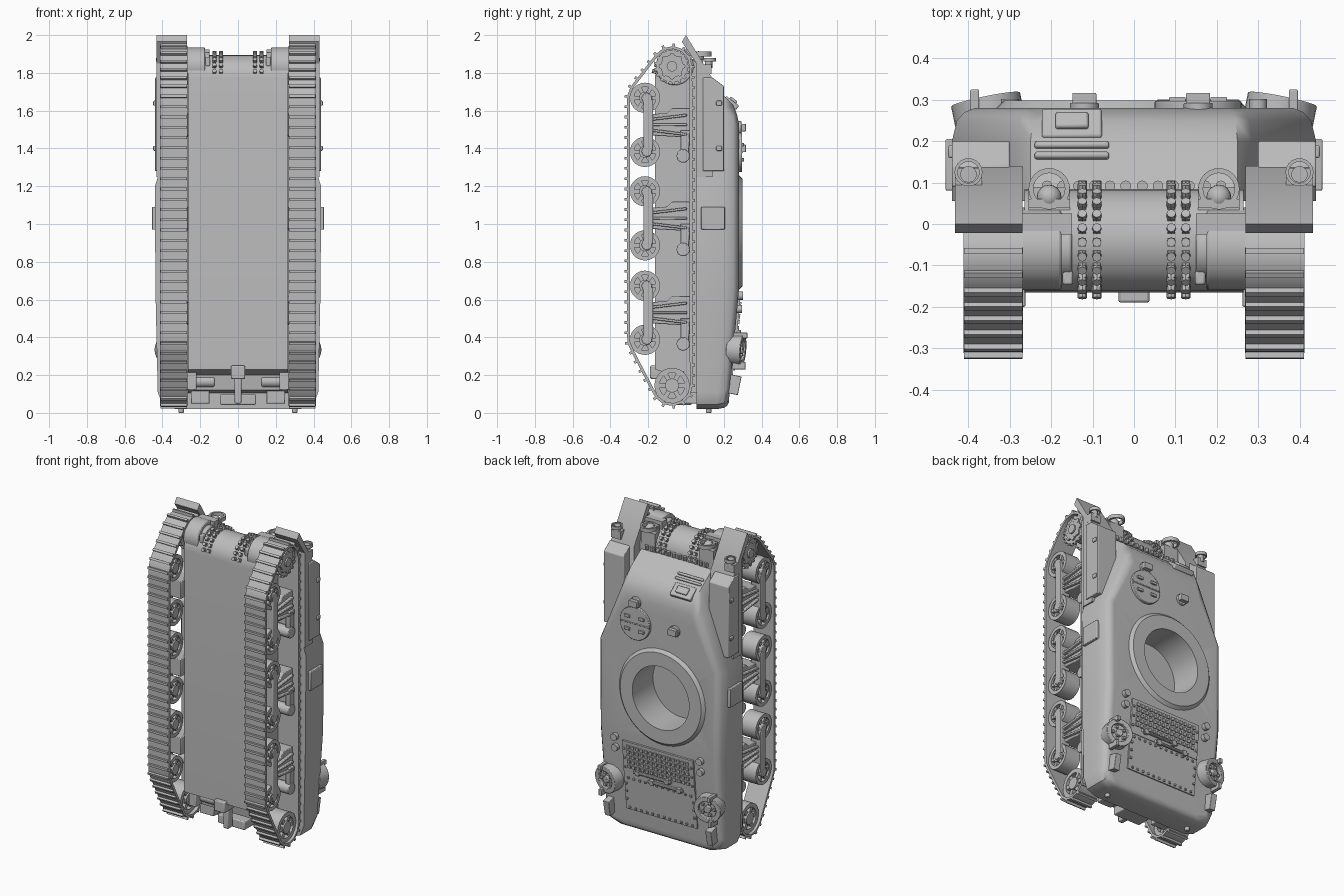
import bpy, bmesh, math
from math import sin, cos, pi
from mathutils import Vector, Matrix

if "Cube" in bpy.data.objects:
    bpy.data.objects.remove(bpy.data.objects["Cube"])

grey = bpy.data.materials.new("plain grey")
grey.use_nodes = True
grey.diffuse_color = (0.5, 0.5, 0.5, 1)
grey.node_tree.nodes["Principled BSDF"].inputs["Base Color"].default_value = (0.5, 0.5, 0.5, 1)

X, Y, Z = Vector((1, 0, 0)), Vector((0, 1, 0)), Vector((0, 0, 1))


def finish(name, bm, mirror=True, bevel=0.0):
    bmesh.ops.recalc_face_normals(bm, faces=bm.faces)
    me = bpy.data.meshes.new(name)
    bm.to_mesh(me)
    bm.free()
    me.materials.append(grey)
    ob = bpy.data.objects.new(name, me)
    bpy.context.collection.objects.link(ob)
    bpy.ops.object.select_all(action='DESELECT')
    ob.select_set(True)
    bpy.context.view_layer.objects.active = ob
    bpy.ops.object.shade_smooth_by_angle(angle=math.radians(32))
    if mirror:
        ob.modifiers.new("Mirror", 'MIRROR')
    if bevel:
        b = ob.modifiers.new("Bevel", 'BEVEL')
        b.width, b.segments, b.limit_method = bevel, 2, 'ANGLE'
    return ob


def box(bm, c, size, tilt=0.0):
    m = Matrix.Translation(c) @ Matrix.Rotation(tilt, 4, 'X') @ Matrix.Diagonal((*size, 1))
    bmesh.ops.create_cube(bm, size=1, matrix=m)


def cyl(bm, c, axis, r, h, seg=16):
    m = Matrix.Translation(c) @ Z.rotation_difference(Vector(axis)).to_matrix().to_4x4()
    bmesh.ops.create_cone(bm, cap_ends=True, segments=seg, radius1=r, radius2=r, depth=h, matrix=m)


def lathe(bm, c, axis, prof, seg=32):
    # closed profile of (radius, height) turned about an axis
    q = Z.rotation_difference(Vector(axis))
    rings = [[bm.verts.new(Vector(c) + q @ Vector((r * cos(a), r * sin(a), h))) for r, h in prof]
             for a in (2 * pi * i / seg for i in range(seg))]
    n = len(prof)
    for i in range(seg):
        a, b = rings[i], rings[(i + 1) % seg]
        for j in range(n):
            k = (j + 1) % n
            bm.faces.new((a[j], a[k], b[k], b[j]))


def prism(bm, pts, x0, x1, z=0.0):
    # side profile of (y, z) extruded across x
    a, b = ([bm.verts.new((x, p, q + z)) for p, q in pts] for x in (x0, x1))
    bm.faces.new(a)
    bm.faces.new(b[::-1])
    for i in range(len(pts)):
        j = (i + 1) % len(pts)
        bm.faces.new((a[i], a[j], b[j], b[i]))


def deck(z):
    # height of the deck at a given length
    return 0.28 if z > 0.65 else 0.055 + 0.225 * (0.74 + 0.4 * z)


# upper hull: stacked outlines, with the turret well cut out
bm = bmesh.new()
layers = []
for y, d, f in [(.055, 0, 1.76), (.1, 0, 1.75), (.2, 0, 1.68), (.25, .012, 1.63), (.27, .03, 1.58), (.28, .055, 1.53)]:
    half = [(.33 - d, .02 + d * .6), (.4 - d, .045 + d * .6), (.425 - d, .11 + d * .6), (.437 - d, .65),
            (.44 - d, 1.2), (.285 - d * .5, f - .07), (.25 - d * .4, f)]
    ring = half + [(-x, z) for x, z in half[::-1]]
    layers.append([bm.verts.new((x, .055 + (y - .055) * (deck(z) - .055) / .225, z)) for x, z in ring])
n = len(layers[0])
for a, b in zip(layers, layers[1:]):
    for i in range(n):
        j = (i + 1) % n
        bm.faces.new((a[i], a[j], b[j], b[i]))
for cap in (layers[0], layers[-1]):
    for i in range(n // 2 - 1):
        bm.faces.new((cap[i], cap[i + 1], cap[n - 2 - i], cap[n - 1 - i]))
hull = finish("upper_hull", bm, mirror=False)
turret_x = -.03
bm = bmesh.new()
cyl(bm, (turret_x, .28, .955), Y, .21, .38, 48)
cutter = finish("turret_well_cutter", bm, mirror=False)
cutter.hide_render = True
cutter.hide_viewport = True
cut = hull.modifiers.new("Well", 'BOOLEAN')
cut.object, cut.operation, cut.solver = cutter, 'DIFFERENCE', 'EXACT'
hull.modifiers.new("Weighted", 'WEIGHTED_NORMAL').keep_sharp = True

bm = bmesh.new()
lathe(bm, (turret_x, 0, .955), Y, [(.2, .08), (.2, .298), (.285, .298), (.305, .278), (.305, .25), (.215, .24), (.215, .08)], 48)
finish("turret_ring", bm, mirror=False)

# lower hull with rounded nose
bm = bmesh.new()
arc = [(-.04 + .125 * cos(a), 1.77 + .125 * sin(a)) for a in (pi * i / 14 for i in range(15))]
prism(bm, arc + [(-.165, .23), (-.06, .2), (-.05, .12), (.085, .1)], -.265, .265)
finish("lower_hull", bm, mirror=False)

# nose flanges and their bolts
bm = bmesh.new()
for x in (.09, .125):
    for i in range(12):
        a = .1 + 2.75 * i / 11
        box(bm, (x, -.04 + .126 * cos(a), 1.77 + .126 * sin(a)), (.018, .018, .02), a)
        cyl(bm, (x, -.04 + .13 * cos(a), 1.77 + .13 * sin(a)), (0, cos(a), sin(a)), .011, .03, 8)
for i in range(6):
    cyl(bm, (.02 + .038 * i, .092, 1.775), Z, .013, .025, 10)
finish("nose_flange", bm)

# final drive housings
bm = bmesh.new()
cyl(bm, (.225, -.06, 1.835), X, .1, .1, 28)
cyl(bm, (.17, -.06, 1.835), X, .075, .04, 28)
box(bm, (.16, -.13, 1.86), (.025, .035, .05))
finish("final_drive", bm, bevel=.006)

# tracks: belt around the outermost wheels
circles = [(-.074, 1.835, .107), (-.074, .145, .109), (-.217, 1.67, .095), (-.217, .39, .095)]
path = []
for i in range(720):
    u = Vector((cos(pi * i / 360), sin(pi * i / 360)))
    y, z, r = max(circles, key=lambda k: k[0] * u.x + k[1] * u.y + k[2])
    path.append(Vector((y, z)) + u * r)
segs = [(p, path[(i + 1) % 720]) for i, p in enumerate(path)]
links = 76
pitch = sum((b - a).length for a, b in segs) / links
pts, run = [], 0.0
for a, b in segs:
    d = (b - a).length
    while len(pts) < links and len(pts) * pitch <= run + d:
        pts.append(a.lerp(b, (len(pts) * pitch - run) / d))
    run += d
bm = bmesh.new()
bars = bmesh.new()
rows = []
for i, p in enumerate(pts):
    t = (pts[(i + 1) % links] - pts[i - 1]).normalized()
    nrm = Vector((t.y, -t.x))
    q = p - nrm * .015
    rows.append([bm.verts.new(v) for v in ((.268, *p), (.412, *p), (.412, *q), (.268, *q))])
    box(bars, (.34, *(p + nrm * .004)), (.142, .014, .018), math.atan2(t.y, t.x))
for i, a in enumerate(rows):
    b = rows[(i + 1) % links]
    for j in range(4):
        k = (j + 1) % 4
        bm.faces.new((a[j], a[k], b[k], b[j]))
finish("track_belt", bm)
finish("track_bars", bars)


def wheel(name, y, z, r, x0, x1, spokes=6):
    bm = bmesh.new()
    w = (x1 - x0) / 2
    xm = (x0 + x1) / 2
    lathe(bm, (xm, y, z), X, [(r * .72, -w), (r, -w), (r, w), (r * .72, w)], 28)
    cyl(bm, (xm, y, z), X, r * .78, w, 28)
    cyl(bm, (xm, y, z), X, r * .4, w * 2 + .008, 16)
    for i in range(spokes):
        a = 2 * pi * i / spokes
        box(bm, (xm, y + cos(a) * r * .5, z + sin(a) * r * .5), (w * 1.8, r * .6, r * .26), a)
    finish(name, bm)


# suspension: three bogies a side
for zc in (1.525, 1.03, .53):
    for s in (-1, 1):
        wheel("road_wheel", -.217, zc + s * .143, .08, .29, .395)
    bm = bmesh.new()
    prism(bm, [(-.2, .055), (-.1, .062), (-.075, .088), (.02, .088), (.02, -.04), (-.02, -.065), (-.2, -.055)],
          .262, .372, zc)
    prism(bm, [(-.03, -.03), (.02, -.03), (.015, -.175), (-.02, -.19), (-.03, -.13)], .355, .385, zc)
    box(bm, (.37, -.2, zc), (.07, .05, .27))
    for s in (-1, 1):
        cyl(bm, (.37, -.207, zc + s * .14), X, .028, .07, 16)
    for s in (-1, 0, 1):
        box(bm, (.375, -.09, zc + s * .04), (.03, .19, .014), s * .12)
    cyl(bm, (.335, -.015, zc - .165), X, .035, .11, 20)
    finish("bogie", bm, bevel=.004)

wheel("idler_wheel", -.074, .145, .093, .29, .395)

# drive sprocket: two toothed discs on a drum
bm = bmesh.new()
cyl(bm, (.34, -.074, 1.835), X, .06, .12, 24)
for x in (.3, .385):
    lathe(bm, (x, -.074, 1.835), X, [(.03, -.006), (.085, -.006), (.085, .006), (.03, .006)], 28)
    for i in range(17):
        a = 2 * pi * i / 17
        box(bm, (x, -.074 + .086 * cos(a), 1.835 + .086 * sin(a)), (.012, .022, .014), a)
for i in range(8):
    a = pi * i / 4
    cyl(bm, (.395, -.074 + .058 * cos(a), 1.835 + .058 * sin(a)), X, .013, .012, 10)
cyl(bm, (.395, -.074, 1.835), X, .028, .03, 16)
finish("drive_sprocket", bm)

# front fenders, side plates and brackets
bm = bmesh.new()
prism(bm, [(0, 2), (-.022, 1.965), (.055, 1.85), (.055, 1.25), (.14, 1.25), (.14, 1.77)], .27, .432)
finish("front_fender", bm)
bm = bmesh.new()
prism(bm, [(.09, 1.775), (.14, 1.775), (.2, 1.73), (.2, 1.28), (.09, 1.28)], .3, .44)
for z in (1.4, 1.64):
    box(bm, (.441, .175, z), (.016, .03, .025))
box(bm, (.443, .143, 1.03), (.025, .125, .12))
finish("side_plate", bm, bevel=.004)

# headlights with hoop guards, and small marker lamps
bm = bmesh.new()
box(bm, (.21, .0, 1.86), (.12, .05, .13))
box(bm, (.205, .05, 1.81), (.1, .08, .12))
bmesh.ops.create_uvsphere(bm, u_segments=16, v_segments=10, radius=.03,
                          matrix=Matrix.Translation((.205, .065, 1.885)))
lathe(bm, (.205, .085, 1.9), Z, [(.038, -.012), (.05, -.012), (.05, .012), (.038, .012)], 24)
box(bm, (.205, .05, 1.86), (.1, .02, .1))
cyl(bm, (.4, .12, 1.85), Z, .02, .05, 14)
lathe(bm, (.4, .125, 1.87), Z, [(.026, -.01), (.034, -.01), (.034, .01), (.026, .01)], 18)
box(bm, (.4, .11, 1.82), (.065, .05, .05))
finish("headlight", bm)

# glacis box and spare strips
bm = bmesh.new()
box(bm, (-.15, .238, 1.64), (.145, .085, .03), -.65)
box(bm, (-.15, .246, 1.65), (.08, .045, .03), -.65)
for y, z in ((.19, 1.69), (.165, 1.71)):
    box(bm, (-.15, y, z), (.18, .016, .02), -.65)
finish("glacis_box", bm, mirror=False, bevel=.006)

# driver hatch and periscopes
bm = bmesh.new()
cyl(bm, (.155, .282, 1.38), Y, .105, .03, 32)
box(bm, (.155, .298, 1.38), (.2, .006, .008))
for s in (-1, 1):
    for z in (1.34, 1.42):
        box(bm, (.155 + s * .05, .3, z), (.04, .014, .018))
for x, z in ((.155, 1.51), (-.12, 1.4)):
    cyl(bm, (x, .278, z), Y, .035, .03, 16)
    box(bm, (x, .302, z), (.058, .03, .04))
finish("hatch_and_periscopes", bm, mirror=False, bevel=.003)

# engine deck: plates, grille, bolts and tools
tilt = math.atan(.09)
bm = bmesh.new()


def on_deck(x, z, size, up=0.0):
    box(bm, (x, deck(z) + up, z), size, -tilt)


on_deck(0, .5, (.5, .022, .22))
on_deck(0, .275, (.5, .016, .23))
for i in range(14):
    for j in range(5):
        on_deck(-.208 + .032 * i, .45 + .032 * j, (.02, .014, .02), .012)
for i in range(12):
    for z in (.175, .37):
        on_deck(-.22 + .04 * i, z, (.012, .012, .012), .01)
for z in (.23, .28, .33, .44, .5, .56):
    for s in (-1, 1):
        on_deck(s * .237, z, (.012, .012, .012), .012)
for x, z, w in ((.04, .425, .26), (-.05, .39, .24)):
    cyl(bm, (x, deck(z) + .02, z), X, .01, w, 10)
    for s in (-1, 1):
        on_deck(x + s * w * .4, z, (.025, .03, .03), .015)
finish("engine_deck", bm, mirror=False)

bm = bmesh.new()
for z in (.62, .55):
    cyl(bm, (.3, deck(z) + .005, z), Y, .022, .04, 12)
finish("filler_caps", bm)

# rear round lamps, straps and flaps
bm = bmesh.new()
out = Vector((.2, .97, -.08)).normalized()
c = Vector((.352, .268, .335))
lathe(bm, c, out, [(.055, -.04), (.085, -.04), (.085, .035), (.055, .035)], 28)
cyl(bm, c - out * .01, out, .07, .05, 24)
cyl(bm, c + out * .01, out, .022, .05, 14)
for i in range(5):
    a = 2 * pi * i / 5
    box(bm, c + out * .02 + Vector((cos(a) * .04, -cos(a) * .008, sin(a) * .04)), (.018, .016, .018))
box(bm, (.385, .285, .41), (.022, .08, .03))
box(bm, (.385, .28, .25), (.022, .07, .04))
box(bm, (.36, .25, .15), (.04, .07, .1), -.2)
finish("rear_lamp", bm, bevel=.003)

# tow hitch and rear underside fittings
bm = bmesh.new()
box(bm, (0, -.14, .215), (.075, .1, .07))
box(bm, (0, -.1, .12), (.035, .05, .14))
box(bm, (0, -.02, .07), (.19, .1, .055))
finish("tow_hitch", bm, mirror=False, bevel=.006)
bm = bmesh.new()
box(bm, (.2, .02, .09), (.1, .1, .08))
cyl(bm, (.19, -.04, .165), X, .03, .13, 16)
cyl(bm, (.3, .12, .015), Z, .015, .03, 10)
box(bm, (.245, -.06, .17), (.05, .1, .1))
finish("rear_fittings", bm, bevel=.006)
